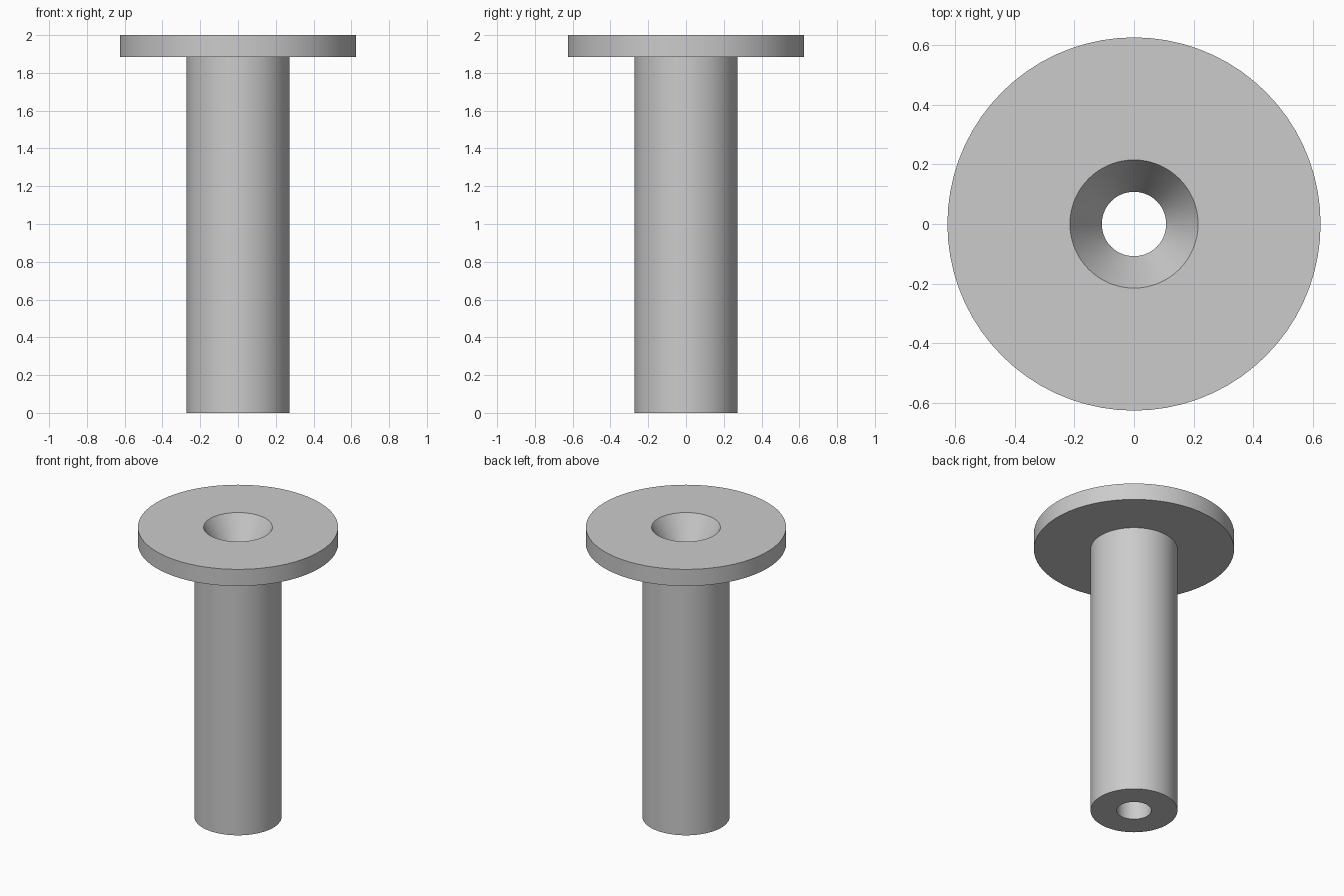
import bpy, bmesh, math

cube = bpy.data.objects.get("Cube")
if cube:
    bpy.data.objects.remove(cube, do_unlink=True)

SEGMENTS = 72

# Plain grey material
grey = bpy.data.materials.new("light_grey")
grey.use_nodes = True
colour = (0.6, 0.6, 0.6, 1)
grey.diffuse_color = colour
grey.node_tree.nodes["Principled BSDF"].inputs["Base Color"].default_value = colour

# Dimensions
flange_r, tube_r, bore_r, sink_r = 0.626, 0.272, 0.108, 0.215
height, flange_z, sink_z = 2.0, 1.885, 1.815

# Closed half-section (radius, height), counter-clockwise
profile = [
    (bore_r, 0), (tube_r, 0),                         # tube foot
    (tube_r, flange_z), (flange_r, flange_z),         # flange underside
    (flange_r, height), (sink_r, height),             # flange top
    (bore_r, sink_z),                                 # countersink into bore
]

# Flanged sleeve: revolve the section about z
bm = bmesh.new()
verts = [bm.verts.new((r, 0, z)) for r, z in profile]
edges = [bm.edges.new((verts[i - 1], verts[i])) for i in range(len(verts))]
bmesh.ops.spin(bm, geom=verts + edges, cent=(0, 0, 0), axis=(0, 0, 1),
               angle=math.tau, steps=SEGMENTS, use_merge=False)
bmesh.ops.remove_doubles(bm, verts=bm.verts[:], dist=0.0001)
bmesh.ops.recalc_face_normals(bm, faces=bm.faces[:])
mesh = bpy.data.meshes.new("flanged_sleeve")
bm.to_mesh(mesh)
bm.free()
mesh.materials.append(grey)
sleeve = bpy.data.objects.new("flanged_sleeve", mesh)
bpy.context.collection.objects.link(sleeve)

# Smooth round walls, crisp rims
bpy.ops.object.select_all(action='DESELECT')
sleeve.select_set(True)
bpy.context.view_layer.objects.active = sleeve
bpy.ops.object.shade_smooth_by_angle(angle=math.radians(25))
